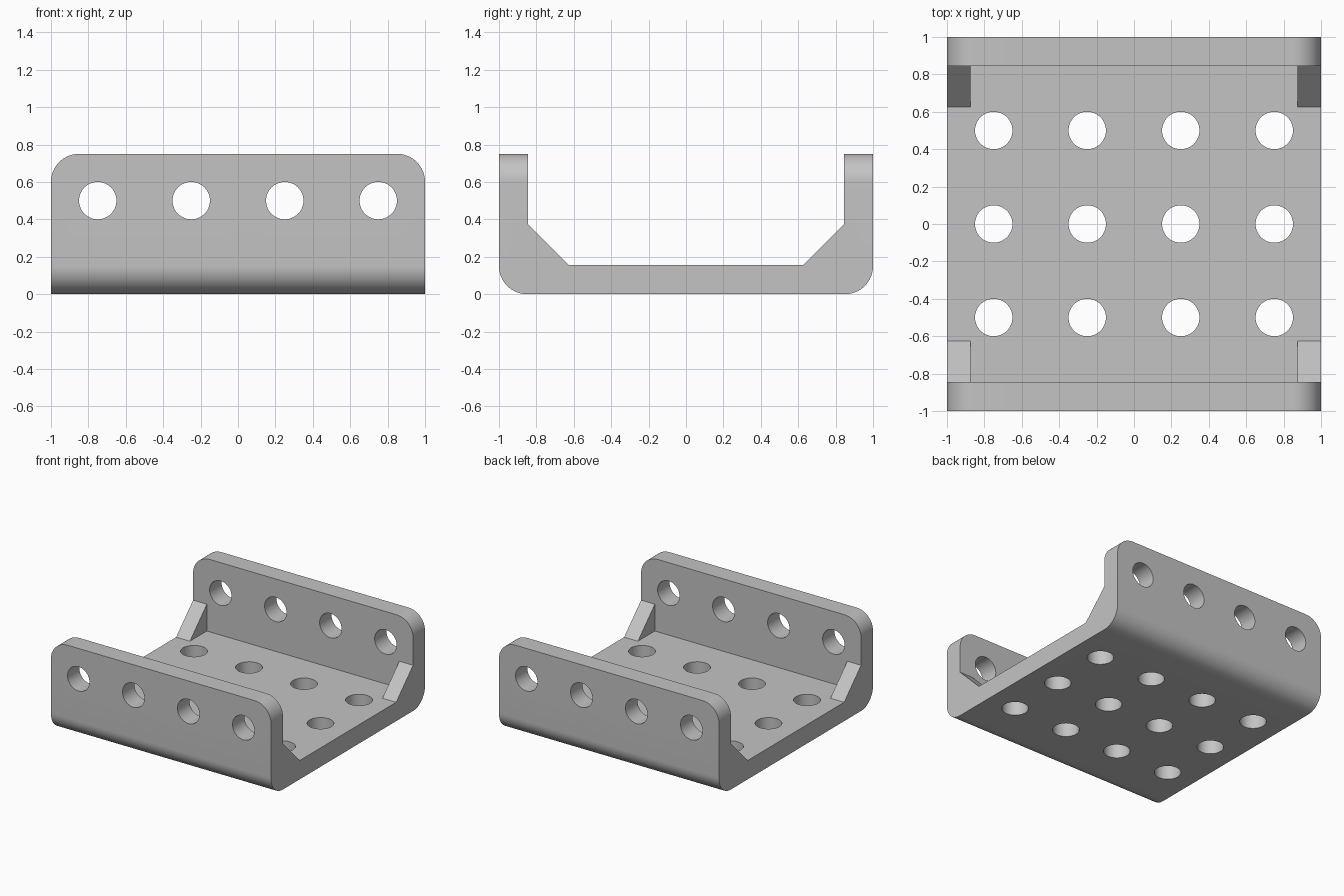
import bpy, bmesh, math
from mathutils import Matrix, Vector

if "Cube" in bpy.data.objects:
    bpy.data.objects.remove(bpy.data.objects["Cube"], do_unlink=True)

HALF, HEIGHT, THICK, RADIUS = 1.0, 0.75, 0.155, 0.15
HOLE_R, HOLE_Z = 0.1, 0.5
GUSSET_W, GUSSET_LEG = 0.125, 0.22
COLUMNS = (-0.75, -0.25, 0.25, 0.75)
ROWS = (-0.5, 0, 0.5)

grey = bpy.data.materials.new("metal grey")
grey.use_nodes = True
grey.diffuse_color = (0.55, 0.55, 0.55, 1)
grey.node_tree.nodes["Principled BSDF"].inputs["Base Color"].default_value = grey.diffuse_color


def make_object(name, bm):
    bmesh.ops.recalc_face_normals(bm, faces=bm.faces[:])
    mesh = bpy.data.meshes.new(name)
    bm.to_mesh(mesh)
    bm.free()
    mesh.materials.append(grey)
    obj = bpy.data.objects.new(name, mesh)
    bpy.context.collection.objects.link(obj)
    return obj


def add_prism(bm, points, offset):
    face = bm.faces.new([bm.verts.new(p) for p in points])
    result = bmesh.ops.extrude_face_region(bm, geom=[face])
    verts = [v for v in result["geom"] if isinstance(v, bmesh.types.BMVert)]
    bmesh.ops.translate(bm, verts=verts, vec=Vector(offset))


def arc(cu, cv, start, steps=16):
    """Quarter circle, counter-clockwise from a start angle."""
    return [(cu + RADIUS * math.cos(a), cv + RADIUS * math.sin(a))
            for a in (math.radians(start + 90 * i / steps) for i in range(steps + 1))]


def boolean(target, tool, operation):
    tool.hide_render = True
    mod = target.modifiers.new(tool.name, "BOOLEAN")
    mod.operation, mod.solver, mod.object = operation, "EXACT", tool
    bpy.context.view_layer.objects.active = target
    bpy.ops.object.modifier_apply(modifier=mod.name)
    bpy.data.objects.remove(tool, do_unlink=True)


# Channel: U profile with rounded outer bottom corners
inner = HALF - THICK
profile = [(-HALF, HEIGHT)] + arc(RADIUS - HALF, RADIUS, 180) + arc(HALF - RADIUS, RADIUS, 270)
profile += [(HALF, HEIGHT), (inner, HEIGHT), (inner, THICK), (-inner, THICK), (-inner, HEIGHT)]
bm = bmesh.new()
add_prism(bm, [(-HALF, y, z) for y, z in profile], (2 * HALF, 0, 0))
channel = make_object("channel_bracket", bm)

# Corner gussets, sunk slightly into the floor and walls
bm = bmesh.new()
top, sunk = THICK + GUSSET_LEG, 0.05
gusset = [(inner - GUSSET_LEG, THICK), (inner, top), (inner + sunk, top),
          (inner + sunk, THICK - sunk), (inner - GUSSET_LEG, THICK - sunk)]
for x in (-HALF, HALF - GUSSET_W):
    for side in (-1, 1):
        add_prism(bm, [(x, side * y, z) for y, z in gusset], (GUSSET_W, 0, 0))
boolean(channel, make_object("corner_gussets", bm), "UNION")

# Rounded upper corners of both walls
bm = bmesh.new()
c, cz = HALF - RADIUS, HEIGHT - RADIUS
outline = [(-1.2, -0.2), (1.2, -0.2), (1.2, 0.3), (HALF, 0.45)]
outline = [(-HALF - 0.2, -0.2), (HALF + 0.2, -0.2), (HALF + 0.2, 1)]
for side in (-1, 1):
    corner = arc(c, cz, 0)
    loop = [(HALF, cz)] + corner[1:-1] + [(c, HEIGHT), (c, 1), (1.2, 1), (1.2, cz)]
    add_prism(bm, [(side * x, -1.2, z) for x, z in loop], (0, 2.4, 0))
boolean(channel, make_object("corner_cutter", bm), "DIFFERENCE")

# Floor holes and wall holes
bm = bmesh.new()


def add_hole(matrix, depth):
    bmesh.ops.create_cone(bm, cap_ends=True, segments=48, radius1=HOLE_R,
                          radius2=HOLE_R, depth=depth, matrix=matrix)


for x in COLUMNS:
    for y in ROWS:
        add_hole(Matrix.Translation((x, y, THICK / 2)), 0.3)
    add_hole(Matrix.Translation((x, 0, HOLE_Z)) @ Matrix.Rotation(math.pi / 2, 4, "X"), 2.4)
boolean(channel, make_object("hole_cutter", bm), "DIFFERENCE")

# Smooth rounds, crisp edges
bpy.ops.object.select_all(action="DESELECT")
channel.select_set(True)
bpy.context.view_layer.objects.active = channel
bpy.ops.object.shade_smooth_by_angle(angle=math.radians(30))
